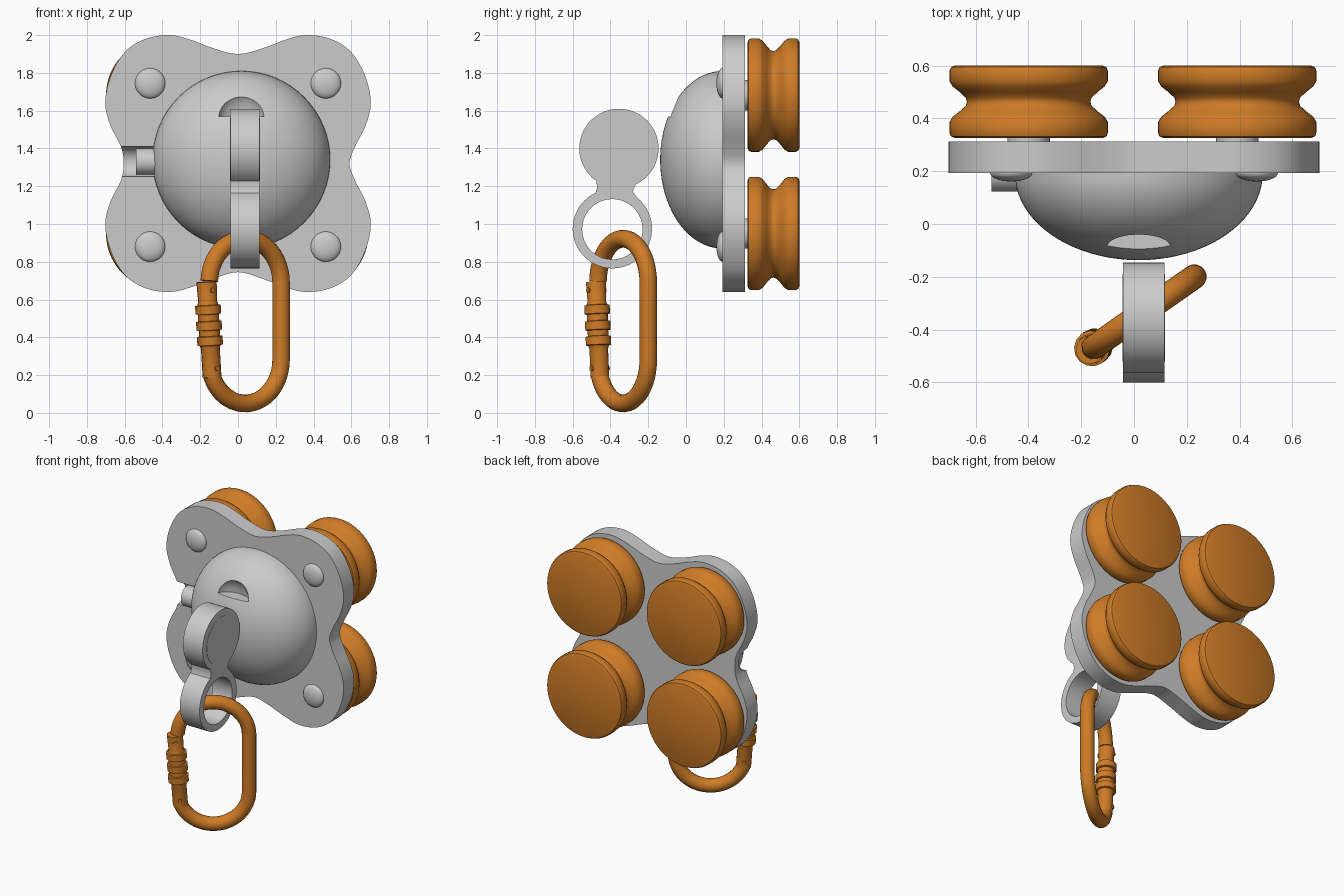
import bpy, bmesh
from math import sin, cos, pi, radians
from mathutils import Matrix, Vector

if "Cube" in bpy.data.objects:
    bpy.data.objects.remove(bpy.data.objects["Cube"])

orange = bpy.data.materials.new("orange")
orange.diffuse_color = (0.62, 0.20, 0.02, 1)
orange.use_nodes = True
orange.node_tree.nodes["Principled BSDF"].inputs["Base Color"].default_value = orange.diffuse_color


def add(name, bm, matrix, mat=None):
    bm.transform(matrix)
    bmesh.ops.remove_doubles(bm, verts=bm.verts, dist=1e-5)
    bmesh.ops.recalc_face_normals(bm, faces=bm.faces)
    me = bpy.data.meshes.new(name)
    bm.to_mesh(me)
    bm.free()
    ob = bpy.data.objects.new(name, me)
    bpy.context.collection.objects.link(ob)
    if mat:
        me.materials.append(mat)
    return ob


def lathe(name, profile, origin, axis, mat=None, steps=40):
    """Revolve (radius, height) points around an axis."""
    bm = bmesh.new()
    rings = [[bm.verts.new((r * cos(2 * pi * i / steps), r * sin(2 * pi * i / steps), h))
              for i in range(steps)] for r, h in profile]
    for a, b in zip(rings, rings[1:]):
        for i in range(steps):
            j = (i + 1) % steps
            bm.faces.new((a[i], a[j], b[j], b[i]))
    bm.faces.new(rings[0][::-1])
    bm.faces.new(rings[-1])
    rot = Vector(axis).to_track_quat('Z', 'Y').to_matrix().to_4x4()
    return add(name, bm, Matrix.Translation(origin) @ rot, mat)


def from_curve(name, loops, matrix, mat=None, extrude=0, bevel=0):
    """Flat filled outline with holes, or a round tube along a path."""
    cu = bpy.data.curves.new(name, 'CURVE')
    cu.dimensions = '3D' if bevel else '2D'
    if bevel:
        cu.bevel_depth, cu.bevel_resolution, cu.use_fill_caps = bevel, 6, True
    else:
        cu.fill_mode, cu.extrude = 'BOTH', extrude
    for pts in loops:
        sp = cu.splines.new('POLY')
        sp.points.add(len(pts) - 1)
        for p, (x, y) in zip(sp.points, pts):
            p.co = (x, y, 0, 1)
        sp.use_cyclic_u = not bevel
    tmp = bpy.data.objects.new("tmp", cu)
    bpy.context.collection.objects.link(tmp)
    dg = bpy.context.evaluated_depsgraph_get()
    me = bpy.data.meshes.new_from_object(tmp.evaluated_get(dg))
    bm = bmesh.new()
    bm.from_mesh(me)
    bpy.data.objects.remove(tmp)
    bpy.data.meshes.remove(me)
    return add(name, bm, matrix, mat)


def cut(ob, cutter):
    mod = ob.modifiers.new("cut", 'BOOLEAN')
    mod.operation, mod.object, mod.solver = 'DIFFERENCE', cutter, 'EXACT'
    bpy.context.view_layer.objects.active = ob
    bpy.ops.object.modifier_apply(modifier=mod.name)
    bpy.data.objects.remove(cutter)


def arc(cx, cy, r, a0, a1, n):
    return [(cx + r * cos(radians(a0 + (a1 - a0) * i / n)),
             cy + r * sin(radians(a0 + (a1 - a0) * i / n))) for i in range(n + 1)]


def smooth_loop(pts, n=4):
    out = []
    for i in range(len(pts)):
        p0, p1, p2, p3 = (Vector(pts[(i + k - 1) % len(pts)]) for k in range(4))
        for k in range(n):
            t = k / n
            out.append(tuple(0.5 * (2 * p1 + (p2 - p0) * t + (2 * p0 - 5 * p1 + 4 * p2 - p3) * t * t
                                    + (3 * p1 - p0 - 3 * p2 + p3) * t ** 3)))
    return out


XZ = Matrix(((1, 0, 0, 0), (0, 0, -1, 0), (0, 1, 0, 0), (0, 0, 0, 1)))  # outline in x-z
YZ = Matrix(((0, 0, 1, 0), (1, 0, 0, 0), (0, 1, 0, 0), (0, 0, 0, 1)))   # outline in y-z
FRONT = (0, -1, 0)

# Four-lobed mounting plate with a half-round groove on the left
q = [(0.13, 0.61), (0.25, 0.655), (0.36, 0.68), (0.49, 0.66), (0.60, 0.59),
     (0.675, 0.46), (0.703, 0.32), (0.675, 0.2), (0.62, 0.09)]
outline = ([(0, 0.58)] + q + [(0.59, 0)] + [(x, -z) for x, z in q[::-1]] + [(0, -0.575)]
           + [(-x, -z) for x, z in q] + [(-0.605, 0)] + [(-x, z) for x, z in q[::-1]])
plate = from_curve("mounting_plate", [smooth_loop(outline)],
                   Matrix.Translation((0, 0.2525, 1.32)) @ XZ, extrude=0.0595)
cut(plate, lathe("groove_cutter", [(0.08, 0), (0.08, 0.4)], (-0.8, 0.19, 1.33), (1, 0, 0)))

# Domed housing with a scooped pocket above the hanger
dome_profile = [(0.47, -0.01)] + [(max(0.47 * cos(a), 0.0), 0.33 * sin(a))
                                  for a in (pi / 2 * i / 20 for i in range(21))]
dome = lathe("dome_housing", dome_profile, (0.018, 0.193, 1.34), FRONT, steps=64)
bm = bmesh.new()
bmesh.ops.create_uvsphere(bm, u_segments=32, v_segments=16, radius=1)
bmesh.ops.bisect_plane(bm, geom=bm.verts[:] + bm.edges[:] + bm.faces[:], plane_co=(0, 0, 0.001),
                       plane_no=(0, 0, 1), clear_inner=True)
bmesh.ops.holes_fill(bm, edges=[e for e in bm.edges if e.is_boundary])
cut(dome, add("pocket_cutter", bm, Matrix.Translation((0.018, -0.095, 1.57))
              @ Matrix.Diagonal((0.122, 0.085, 0.135, 1))))

# Side pin
lathe("side_pin", [(0.07, 0), (0.07, 0.2)], (-0.54, 0.193, 1.33), (1, 0, 0))

# Rivets on the front, grooved wheels on the back
wheel = [(0.28, 0), (0.295, 0.006), (0.30, 0.02), (0.30, 0.06), (0.288, 0.08), (0.26, 0.102),
         (0.238, 0.122), (0.234, 0.137), (0.238, 0.152), (0.26, 0.173), (0.288, 0.195),
         (0.30, 0.215), (0.30, 0.255), (0.294, 0.268), (0.28, 0.274)]
button = [(0.08 * cos(a), 0.032 * sin(a)) for a in (pi / 2 * i / 8 for i in range(9))]
for side, sx in (("left", -1), ("right", 1)):
    for level, rz, wz in (("upper", 1.745, 1.682), ("lower", 0.88, 0.95)):
        lathe(f"{level}_{side}_rivet", button, (sx * 0.465, 0.193, rz), FRONT)
        lathe(f"{level}_{side}_wheel", wheel, (sx * 0.395 - 0.004, 0.326, wz), (0, 1, 0), orange, 56)
        lathe(f"{level}_{side}_axle", [(0.08, 0), (0.08, 0.03)],
              (sx * 0.395 - 0.004, 0.305, wz), (0, 1, 0))

# Figure-eight hanger: solid disc above, ring below
eight = (arc(-0.355, 1.40, 0.21, -65, 235, 44) + [(-0.470, 1.195)]
         + arc(-0.39, 0.975, 0.21, 115, 410, 44) + [(-0.283, 1.172)])
from_curve("hanger", [eight, arc(-0.39, 0.972, 0.16, 0, 350, 35)],
           Matrix.Translation((0.037, 0, 0)) @ YZ, extrude=0.078)
lathe("hanger_disc_face", [(0.165, 0), (0.165, 0.16)], (-0.043, -0.355, 1.395), (1, 0, 0))

# Snap link: open tube loop turned about the vertical
turn = Matrix.Translation((0.038, -0.333, 0)) @ Matrix.Rotation(radians(35), 4, 'Z')
loop = arc(0, 0.282, 0.232, 200, 360, 22) + arc(0, 0.69, 0.232, 0, 178, 24)
from_curve("link_body", [loop], turn @ XZ, orange, bevel=0.047)

# Screw gate with three collars, leaning slightly
low, high = turn @ Vector((-0.214, 0, 0.19)), turn @ Vector((-0.25, 0, 0.695))
lean = high - low
gate = [(0.05, 0), (0.05, 0.15)]
for h in (0.17, 0.25, 0.335):
    gate += [(0.056, h - 0.003), (0.068, h), (0.068, h + 0.045), (0.056, h + 0.048)]
gate += [(0.05, 0.40), (0.054, 0.505)]
lathe("gate_sleeve", gate, low, lean, orange, 14)
for name, t in (("gate_lower_pin", 0.09), ("gate_upper_pin", 0.91)):
    across = turn.to_3x3() @ Vector((0, 1, 0))
    lathe(name, [(0.014, -0.057), (0.014, 0.057)], low + lean * t, across, orange, 12)

# Smooth shading with crisp edges
bpy.ops.object.select_all(action='SELECT')
bpy.context.view_layer.objects.active = plate
bpy.ops.object.shade_smooth_by_angle(angle=radians(35))
